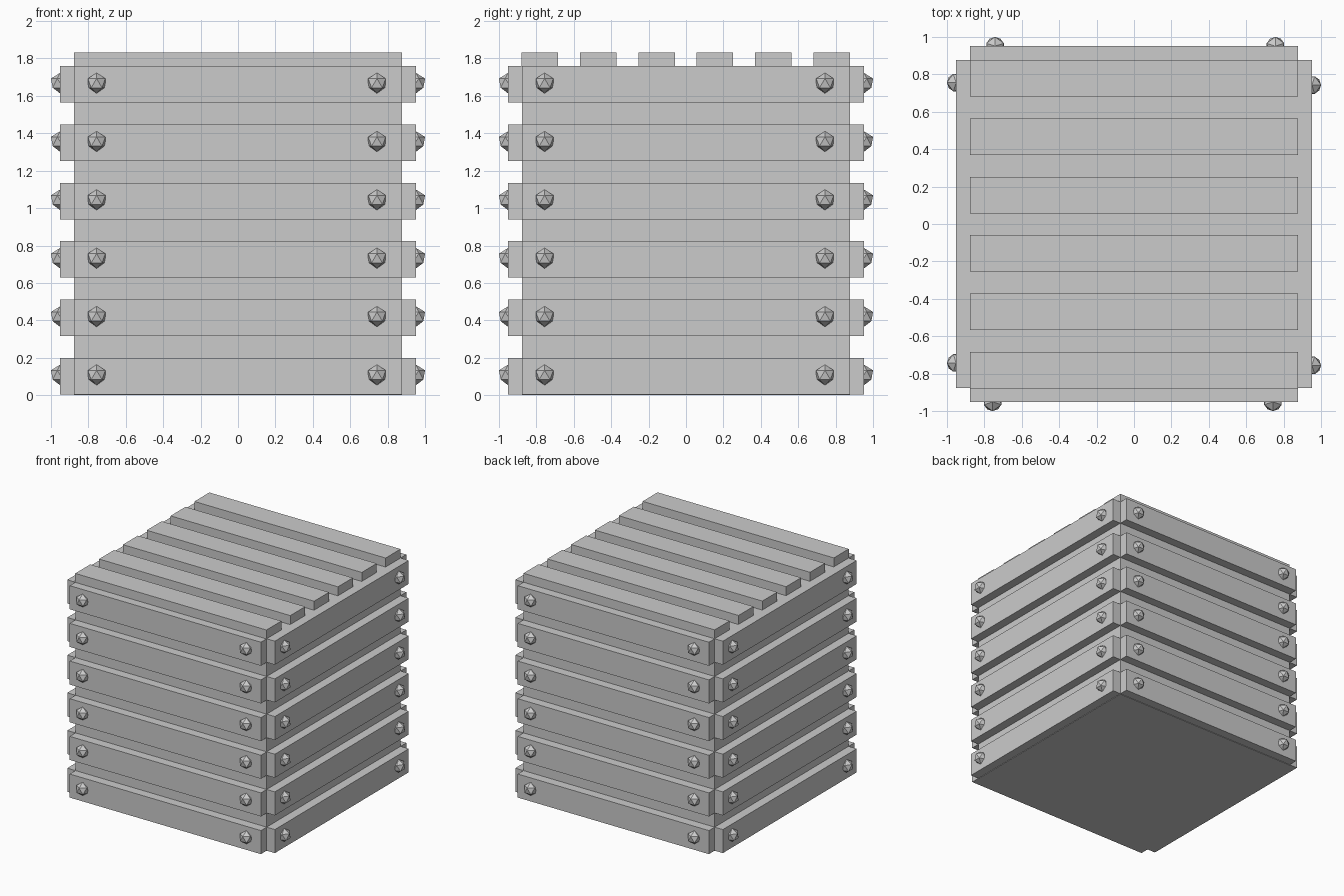
import bpy
from math import radians
from mathutils import Matrix, Vector

if "Cube" in bpy.data.objects:
    bpy.data.objects.remove(bpy.data.objects["Cube"])

CORE = 0.876      # half width of the inner box
OUT = 0.951       # outer face of the side slats
TOP = 1.758       # top of the inner box
PITCH = 0.312     # distance between slats
SLAT = 0.195      # slat width


def box(name, lo, hi, turn=0):
    """Axis-aligned box between two corners, then turned about z."""
    lo, hi = Vector(lo), Vector(hi)
    bpy.ops.mesh.primitive_cube_add(size=1)
    ob = bpy.context.object
    ob.name = name
    m = Matrix.Rotation(radians(turn), 4, 'Z') @ Matrix.Translation((lo + hi) / 2)
    ob.data.transform(m @ Matrix.Diagonal((*(hi - lo), 1)))
    return ob


def bolt(name, x, z, turn):
    """Low-poly bolt head with one corner pointing outward."""
    bpy.ops.mesh.primitive_ico_sphere_add(subdivisions=1, radius=0.055)
    ob = bpy.context.object
    ob.name = name
    m = Matrix.Rotation(radians(turn), 4, 'Z') @ Matrix.Translation((x, -OUT, z))
    ob.data.transform(m @ Matrix.Rotation(radians(-90), 4, 'Z'))


# inner box
box("crate_core", (-CORE, -CORE, 0), (CORE, CORE, TOP))

# side slats with two bolts each
for side, turn in (("front", 0), ("right", 90), ("back", 180), ("left", 270)):
    for i in range(6):
        z = 0.004 + i * PITCH
        box(f"{side}_slat_{i + 1}", (-CORE, -OUT, z), (CORE, -CORE, z + SLAT), turn)
        for j, x in enumerate((-0.756, 0.743)):
            bolt(f"{side}_bolt_{i + 1}_{j + 1}", x, z + 0.104, turn)

# lid slats
for i in range(6):
    y = -0.879 + i * PITCH
    box(f"lid_slat_{i + 1}", (-CORE, y, TOP), (CORE, y + SLAT, 1.833))
